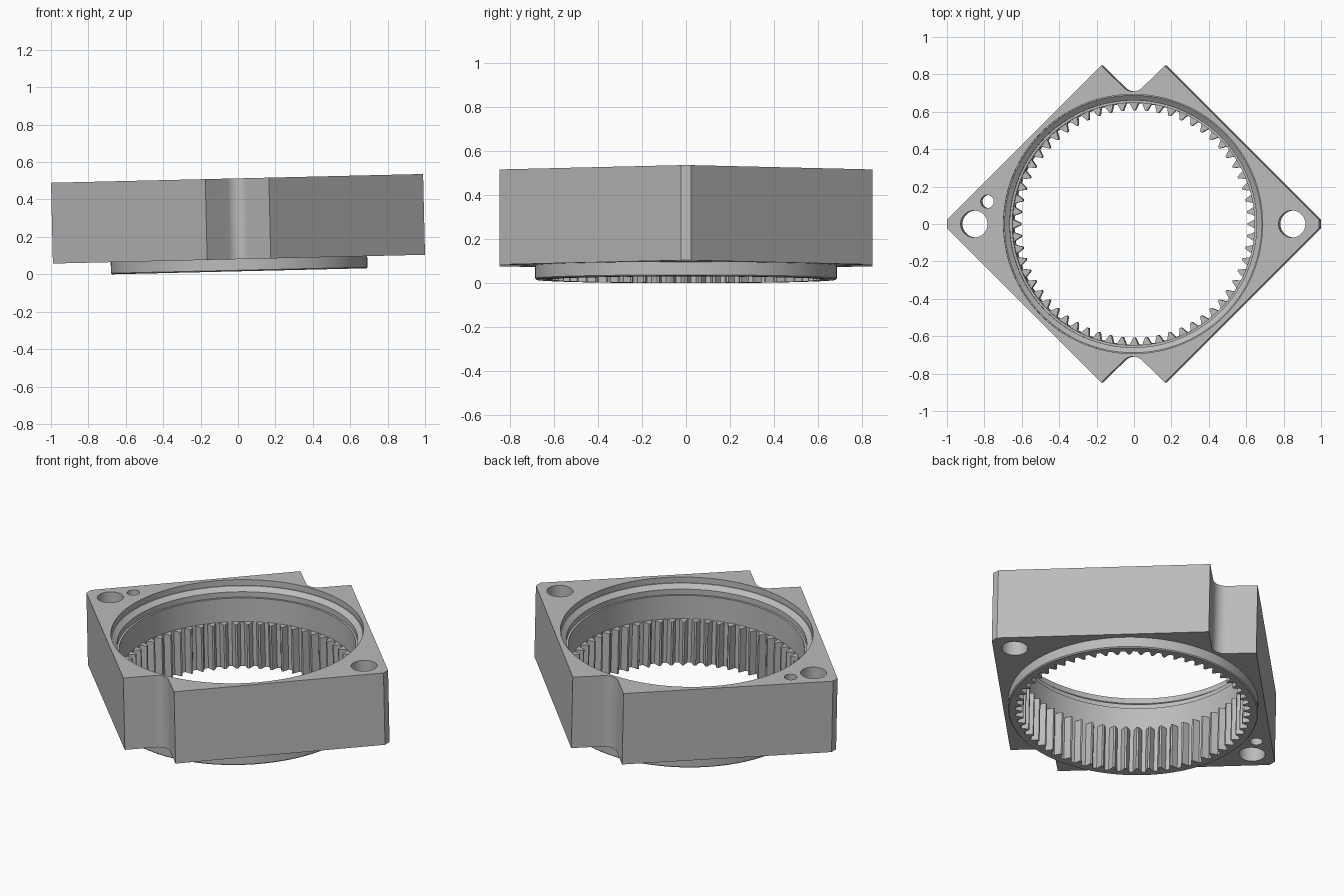
import bpy, bmesh
from math import sin, cos, pi, radians

if "Cube" in bpy.data.objects:
    bpy.data.objects.remove(bpy.data.objects["Cube"])

PLATE_BOTTOM, TOP = 0.065, 0.497
TEETH = 60

steel = bpy.data.materials.new("plain grey metal")
steel.use_nodes = True
grey = (0.5, 0.5, 0.5, 1)
steel.diffuse_color = grey
steel.node_tree.nodes["Principled BSDF"].inputs["Base Color"].default_value = grey


def finish(bm, name):
    bmesh.ops.recalc_face_normals(bm, faces=bm.faces)
    mesh = bpy.data.meshes.new(name)
    bm.to_mesh(mesh)
    bm.free()
    mesh.materials.append(steel)
    obj = bpy.data.objects.new(name, mesh)
    bpy.context.collection.objects.link(obj)
    return obj


def prism(name, outline, z0, z1):
    bm = bmesh.new()
    face = bm.faces.new([bm.verts.new((x, y, z0)) for x, y in outline])
    up = bmesh.ops.extrude_face_region(bm, geom=[face])
    verts = [v for v in up["geom"] if isinstance(v, bmesh.types.BMVert)]
    bmesh.ops.translate(bm, verts=verts, vec=(0, 0, z1 - z0))
    return finish(bm, name)


def circle(radius, count, cx=0, cy=0):
    return [(cx + radius * cos(2 * pi * i / count), cy + radius * sin(2 * pi * i / count))
            for i in range(count)]


def turned(name, profile, count=128):
    # Stack of rings with a cap at each end
    bm = bmesh.new()
    rings = [[bm.verts.new((x, y, z)) for x, y in circle(r, count)] for r, z in profile]
    for a, b in zip(rings, rings[1:]):
        for i in range(count):
            j = (i + 1) % count
            bm.faces.new((a[i], a[j], b[j], b[i]))
    bm.faces.new(rings[0])
    bm.faces.new(rings[-1])
    return finish(bm, name)


def combine(target, tool, operation):
    tool.hide_render = True
    mod = target.modifiers.new(operation.lower(), "BOOLEAN")
    mod.operation, mod.object, mod.solver = operation, tool, "EXACT"
    bpy.context.view_layer.objects.active = target
    bpy.ops.object.modifier_apply(modifier=mod.name)
    bpy.data.objects.remove(tool)


# Diamond plate outline: clipped side corners and rounded V notches
notch_r, notch_y = 0.07, 0.779
half = [(0.995, -0.022), (0.995, 0.022), (0.17, 0.847)]
half += [(notch_r * sin(a), notch_y - notch_r * cos(a))
         for a in (radians(45 - 90 * i / 12) for i in range(13))]
half += [(-0.17, 0.847), (-0.995, 0.022)]
outline = half[1:] + [(-x, -y) for x, y in half[1:]]
housing = prism("gear_housing", outline, PLATE_BOTTOM, TOP)

# Round spigot beneath the plate
spigot = turned("spigot", [(0.68, 0), (0.686, 0.006), (0.686, 0.2)])
combine(housing, spigot, "UNION")

# Stepped bore opening at the top
bore = turned("bore_cutter", [
    (0.648, 0.265), (0.648, TOP - 0.09), (0.66, TOP - 0.09), (0.66, TOP - 0.058),
    (0.688, TOP - 0.035), (0.693, TOP - 0.035), (0.693, TOP + 0.1)])
combine(housing, bore, "DIFFERENCE")

# Internal ring gear: trapezoid teeth pointing inward
gear = []
for i in range(TEETH):
    for part, r in ((-0.42, 0.608), (-0.16, 0.645), (0.16, 0.645), (0.42, 0.608)):
        a = 2 * pi * (i + 0.5 + part) / TEETH
        gear.append((r * cos(a), r * sin(a)))
combine(housing, prism("gear_cutter", gear, -0.1, 0.3), "DIFFERENCE")

# Two bolt holes and one dowel hole
for x, y, r in ((-0.85, 0, 0.072), (0.85, 0, 0.072), (-0.78, 0.12, 0.035)):
    combine(housing, prism("hole_cutter", circle(r, 40, x, y), -0.1, 0.7), "DIFFERENCE")

# Sharp edges stay crisp; the whole part leans slightly
bpy.ops.object.select_all(action="DESELECT")
housing.select_set(True)
bpy.context.view_layer.objects.active = housing
bpy.ops.object.shade_smooth_by_angle(angle=radians(25))
housing.rotation_euler = (0, radians(-1.35), 0)
housing.location = (0.0066, 0, 0.016)
